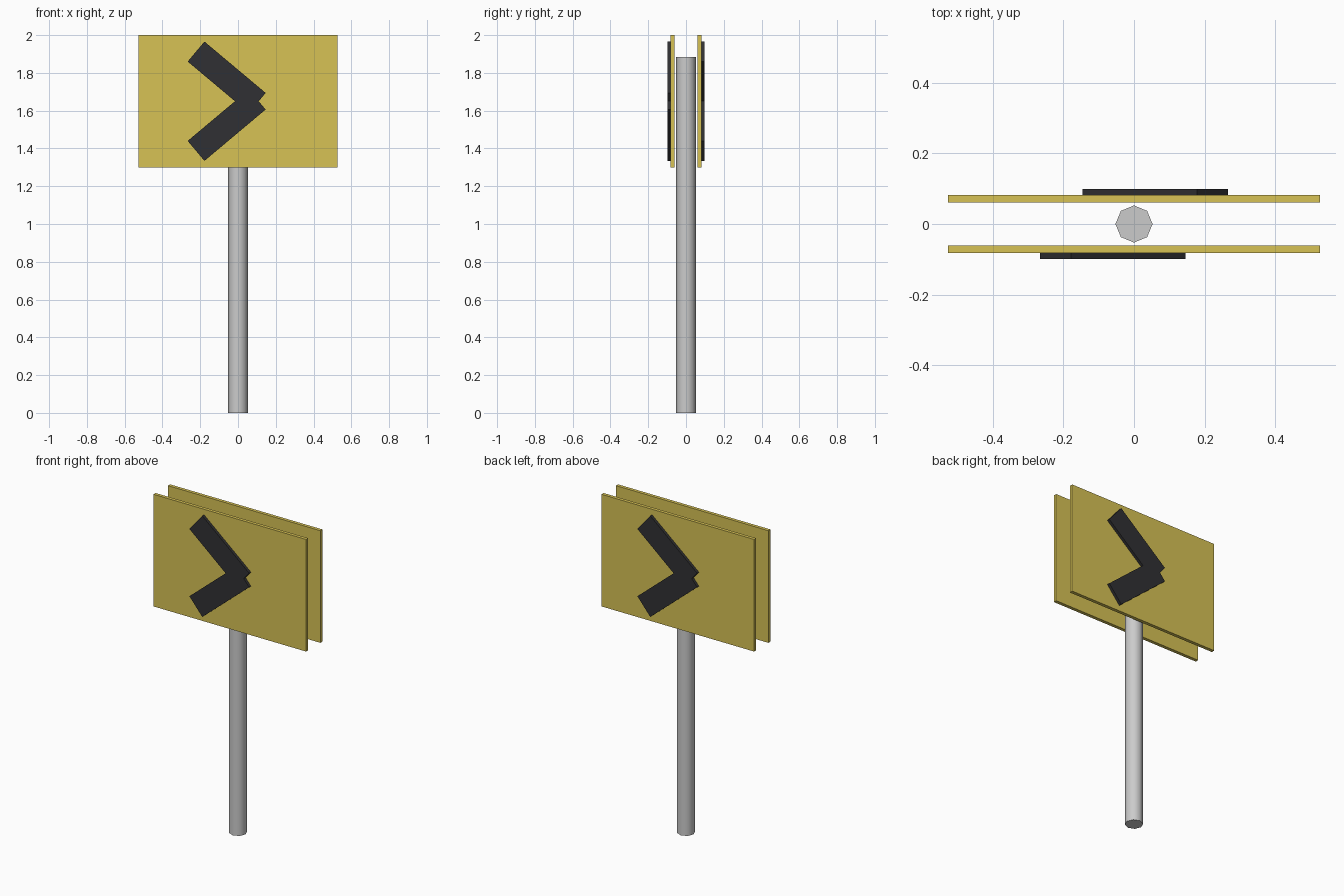
import bpy
from math import radians

if "Cube" in bpy.data.objects:
    bpy.data.objects.remove(bpy.data.objects["Cube"])


def material(name, rgb):
    mat = bpy.data.materials.new(name)
    mat.diffuse_color = (*rgb, 1)
    mat.use_nodes = True
    mat.node_tree.nodes["Principled BSDF"].inputs["Base Color"].default_value = mat.diffuse_color
    return mat


yellow = material("yellow_paint", (0.68, 0.54, 0.09))
black = material("black_paint", (0.03, 0.03, 0.033))


def box(name, size, location, mat, tilt=0.0):
    bpy.ops.mesh.primitive_cube_add(size=1, location=location)
    ob = bpy.context.object
    ob.name = name
    ob.scale = size
    bpy.ops.object.transform_apply(location=False, rotation=False, scale=True)
    ob.rotation_euler.y = radians(tilt)
    ob.data.materials.append(mat)
    return ob


# Octagonal post, corners on the axes, smooth around the side
POST_TOP = 1.885
bpy.ops.mesh.primitive_cylinder_add(vertices=8, radius=0.0526, depth=POST_TOP,
                                    location=(0, 0, POST_TOP / 2))
post = bpy.context.object
post.name = "post"
bpy.ops.object.shade_smooth_by_angle(angle=radians(60))

# Two sign panels, each with a chevron of two crossed bars;
# the back one is the front one turned half way round the post
MID_Z = 1.65
for side, s in (("front", -1), ("back", 1)):
    box(f"{side}_panel", (1.054, 0.021, 0.70), (0, s * 0.071, MID_Z), yellow)
    for part, up in (("upper", 1), ("lower", -1)):
        box(f"{side}_chevron_{part}_bar", (0.423, 0.018, 0.138),
            (s * 0.06, s * 0.0902, MID_Z + up * 0.127), black,
            tilt=-s * up * 40)
